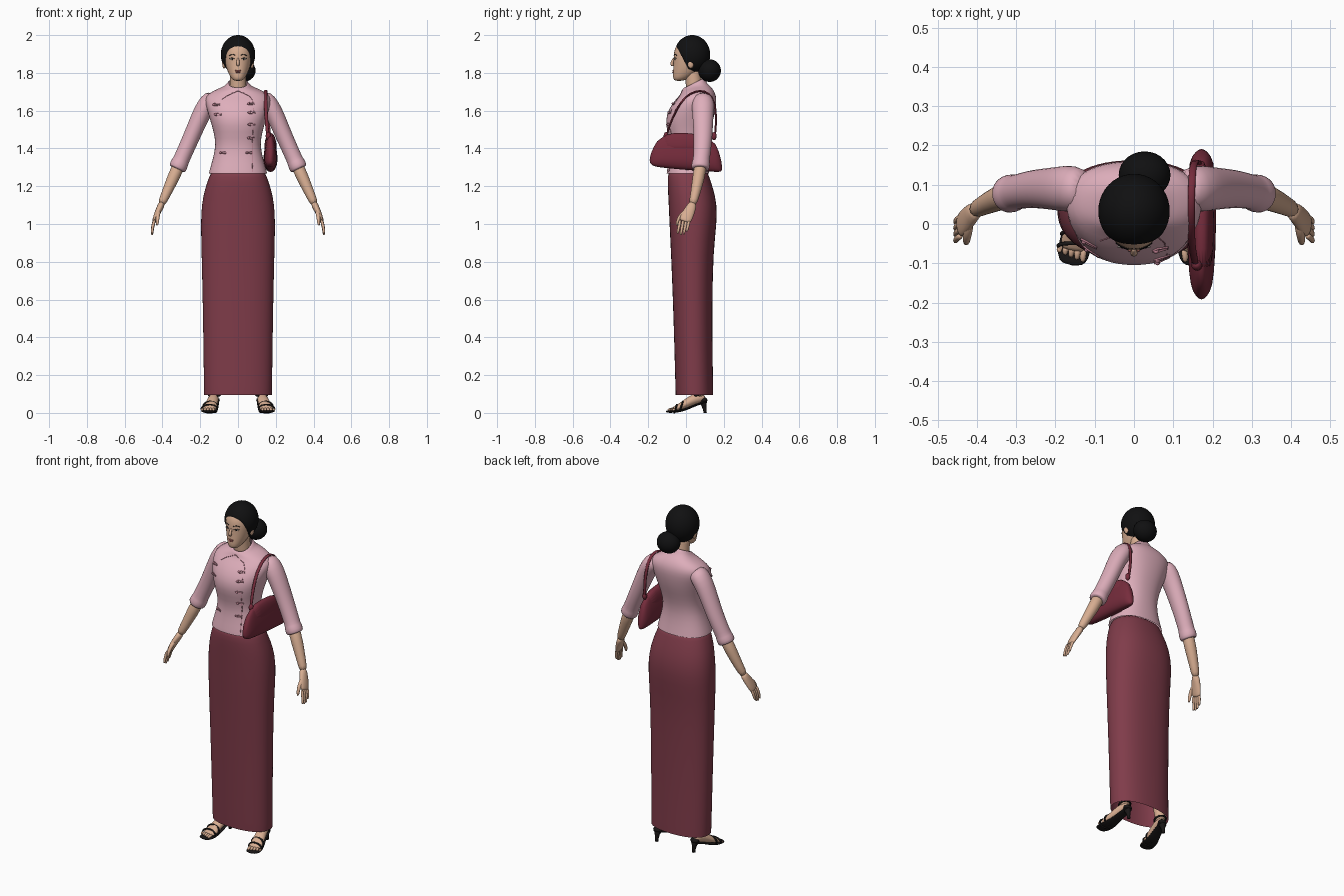
import bpy, bmesh, math
from mathutils import Vector
from mathutils.bvhtree import BVHTree


def material(name, rgb):
    m = bpy.data.materials.new(name)
    lin = [(c / 255 / 12.92) if c < 11 else ((c / 255 + 0.055) / 1.055) ** 2.4 for c in rgb]
    m.diffuse_color = (*lin, 1)
    return m


SKIN = material("skin", (216, 174, 146))
HAIR = material("black_hair", (16, 16, 17))
PINK = material("pink_cloth", (222, 174, 187))
TRIM = material("dark_pink_trim", (184, 124, 140))
SKIRT = material("maroon_cloth", (128, 60, 74))
BAG = material("maroon_leather", (118, 44, 60))
SHOE = material("black_leather", (26, 23, 23))
LIPS = material("lip_red", (176, 104, 96))
EYE = material("eye_white", (225, 215, 205))


def finish(name, bm, mat, sub=1):
    bmesh.ops.recalc_face_normals(bm, faces=bm.faces[:])
    me = bpy.data.meshes.new(name)
    bm.to_mesh(me)
    bm.free()
    me.materials.append(mat)
    for p in me.polygons:
        p.use_smooth = True
    ob = bpy.data.objects.new(name, me)
    bpy.context.collection.objects.link(ob)
    if sub:
        ob.modifiers.new("smooth", 'SUBSURF').levels = sub
        ob.modifiers["smooth"].render_levels = sub
    return ob


def oval(c, u, v, p=2.0, n=20):
    """Ring of points around c spanned by u and v; p > 2 is squarer."""
    f = lambda t: math.copysign(abs(t) ** (2 / p), t)
    return [Vector(c) + Vector(u) * f(math.cos(a)) + Vector(v) * f(math.sin(a))
            for a in (2 * math.pi * i / n for i in range(n))]


def loft(name, rings, mat, caps=(True, True), sub=1):
    bm = bmesh.new()
    vs = [[bm.verts.new(p) for p in r] for r in rings]
    n = len(rings[0])
    for a, b in zip(vs, vs[1:]):
        for i in range(n):
            bm.faces.new((a[i], a[(i + 1) % n], b[(i + 1) % n], b[i]))
    for cap, r in zip(caps, (vs[0], vs[-1])):
        if cap:
            bm.faces.new(r)
    return finish(name, bm, mat, sub)


def body(name, rows, mat, p=2.0, caps=(True, True), n=28):
    """Rows: height, front y, back y, half width, drop of the front edge."""
    rings = []
    for z, yf, yb, w, drop in rows:
        rings.append(oval((0, (yf + yb) / 2, z - drop / 2), (w, 0, 0),
                          (0, (yb - yf) / 2, drop / 2), p, n))
    return loft(name, rings, mat, caps)


def tube(name, pts, radii, mat, s=1, side=(0, 1, 0), n=12, sub=1):
    """Limb through pts; radii give (along side, across side)."""
    pts = [Vector((p[0] * s, p[1], p[2])) for p in pts]
    rings = []
    for i, p in enumerate(pts):
        t = (pts[min(i + 1, len(pts) - 1)] - pts[max(i - 1, 0)]).normalized()
        u = Vector(side)
        u = (u - t * u.dot(t)).normalized()
        a, b = radii[i] if isinstance(radii[i], tuple) else (radii[i], radii[i])
        rings.append(oval(p, u * a, t.cross(u) * b, n=n))
    return loft(name, rings, mat, sub=sub)


def ball(name, c, r, mat, seg=24):
    bm = bmesh.new()
    bmesh.ops.create_uvsphere(bm, u_segments=seg, v_segments=seg // 2, radius=1)
    for v in bm.verts:
        v.co = Vector((v.co.x * r[0] + c[0], v.co.y * r[1] + c[1], v.co.z * r[2] + c[2]))
    return finish(name, bm, mat, 0)


def cord(name, pts, r, mat):
    cu = bpy.data.curves.new(name, 'CURVE')
    cu.dimensions = '3D'
    cu.bevel_depth = r
    cu.bevel_resolution = 2
    cu.use_fill_caps = True
    sp = cu.splines.new('POLY')
    sp.points.add(len(pts) - 1)
    for q, p in zip(sp.points, pts):
        q.co = (*p, 1)
    cu.materials.append(mat)
    ob = bpy.data.objects.new(name, cu)
    bpy.context.collection.objects.link(ob)


def front_finder(ob):
    """Returns a function giving the front surface point at x, z."""
    tree = BVHTree.FromObject(ob, bpy.context.evaluated_depsgraph_get())

    def at(x, z, lift=0.0):
        hit = tree.ray_cast(Vector((x, -1, z)), Vector((0, 1, 0)))[0]
        y = hit.y if hit else 0.0
        return Vector((x, y - lift, z))
    return at


# Long skirt, open at the hem
body("skirt", [(0.095, -.055, .145, .18, 0), (0.11, -.056, .145, .181, 0), (.35, -.062, .14, .184, 0),
               (.6, -.07, .14, .188, 0), (.85, -.08, .145, .194, 0), (1.0, -.088, .163, .198, 0),
               (1.1, -.092, .165, .194, 0), (1.19, -.097, .145, .176, 0), (1.25, -.098, .122, .152, 0),
               (1.3, -.09, .11, .138, 0)], SKIRT, 2.3, (False, True))

# Fitted jacket with a standing collar that dips in front
jacket = body("jacket", [(1.268, -.103, .124, .155, 0), (1.28, -.102, .122, .153, 0), (1.35, -.088, .11, .132, 0),
                         (1.42, -.08, .108, .117, 0), (1.49, -.1, .125, .13, 0), (1.55, -.11, .145, .148, 0),
                         (1.61, -.092, .158, .166, 0), (1.66, -.055, .163, .178, 0), (1.695, -.03, .155, .16, .01),
                         (1.725, -.022, .135, .108, .02), (1.742, -.02, .112, .068, .03),
                         (1.77, -.014, .1, .056, .05), (1.772, -.008, .094, .049, .05)],
              PINK, 2.3, (False, False))

# Neck and head
tube("neck", [(0, .05, 1.67), (0, .043, 1.74), (0, .035, 1.79), (0, .035, 1.84)],
     [.05, .044, .043, .045], SKIN, n=16)
head = body("head", [(1.757, -.058, -.02, .018, 0), (1.768, -.068, .01, .034, 0), (1.79, -.07, .05, .047, 0),
                     (1.82, -.068, .085, .06, 0), (1.85, -.066, .1, .068, 0), (1.88, -.066, .112, .073, 0),
                     (1.91, -.064, .115, .076, 0), (1.94, -.055, .11, .073, 0), (1.97, -.03, .09, .055, 0),
                     (1.985, 0, .06, .03, 0)], SKIN, 2.1)
tube("nose", [(0, -.062, 1.88), (0, -.071, 1.862), (0, -.078, 1.845), (0, -.066, 1.837)],
     [.006, .008, .011, .008], SKIN, side=(1, 0, 0), n=8)

# Face details
face = front_finder(head)
ball("upper_lip", face(0, 1.812, -.001), (.017, .005, .004), LIPS, 12)
ball("lower_lip", face(0, 1.804, -.001), (.014, .006, .005), LIPS, 12)
for s in (-1, 1):
    ball("eye", face(.03 * s, 1.874), (.013, .003, .005), EYE, 12)
    ball("iris", face(.03 * s, 1.874, .002), (.005, .002, .005), HAIR, 12)
    cord("eyelid", [face(x * s, z, .002) for x, z in ((.016, 1.874), (.03, 1.881), (.044, 1.876))], .0014, HAIR)
    cord("eyebrow", [face(x * s, z, .001) for x, z in ((.014, 1.893), (.03, 1.899), (.046, 1.892))], .002, HAIR)
    ball("ear", (.074 * s, .025, 1.85), (.01, .017, .027), SKIN, 12)

# Hair cap cut along the hairline, and a low bun
bm = bmesh.new()
bmesh.ops.create_uvsphere(bm, u_segments=40, v_segments=28, radius=1)
for v in bm.verts:
    v.co = Vector((v.co.x * .091, v.co.y * .095 + .033, v.co.z * .103 + 1.897))
cut = bmesh.ops.bisect_plane(bm, geom=bm.verts[:] + bm.edges[:] + bm.faces[:], plane_co=(0, -.053, 1.945),
                             plane_no=(0, .145, .078), clear_inner=True)
bmesh.ops.holes_fill(bm, edges=[e for e in bm.edges if e.is_boundary], sides=0)
hair = finish("hair", bm, HAIR, 0)
ball("bun", (.027, .125, 1.812), (.066, .06, .06), HAIR, 28)

for s in (-1, 1):
    # Sleeve with turned cuff
    tube("sleeve", [(.12, .09, 1.675), (.157, .09, 1.645), (.187, .09, 1.595), (.217, .09, 1.53), (.251, .09, 1.45),
                    (.285, .085, 1.375), (.304, .08, 1.332), (.306, .08, 1.328), (.322, .075, 1.293), (.323, .075, 1.291)],
         [.045, (.062, .052), (.058, .05), (.054, .047), (.05, .045), (.046, .044), (.045, .044),
          (.049, .047), (.05, .049), .04], PINK, s, n=16)
    # Forearm, palm and fingers
    tube("forearm", [(.3, .082, 1.34), (.345, .066, 1.24), (.385, .047, 1.15), (.408, .034, 1.1)],
         [.036, .034, .025, .023], SKIN, s)
    tube("palm", [(.4, .038, 1.115), (.414, .026, 1.085), (.43, .008, 1.05), (.441, -.004, 1.02), (.444, -.007, 1.012)],
         [(.022, .02), (.028, .018), (.035, .016), (.033, .013), (.026, .01)], SKIN, s)
    for i, length in enumerate((.062, .07, .066, .052)):
        y = -.03 + i * .016
        tube("finger", [(.44, y, 1.025), (.452, y - .006, 1.02 - length * .5), (.455, y - .014, 1.015 - length),
                        (.455, y - .015, 1.011 - length)], [.0095, .0085, .007, .004], SKIN, s, n=8)
    tube("thumb", [(.418, .01, 1.075), (.425, -.03, 1.045), (.427, -.045, 1.015), (.428, -.05, .99)],
         [.014, .012, .01, .006], SKIN, s, side=(1, 0, 0), n=8)

    # Leg, foot and toes
    tube("leg", [(.09, .04, .7), (.105, .05, .4), (.12, .06, .25), (.126, .068, .12), (.126, .07, .075)],
         [.065, .05, .045, .028, .03], SKIN, s)
    tube("foot", [(.122, .1, .075), (.124, .085, .08), (.13, .045, .075), (.14, 0, .048), (.149, -.045, .026),
                  (.153, -.07, .02)],
         [(.015, .015), (.025, .025), (.029, .03), (.034, .024), (.04, .017), (.036, .011)], SKIN, s, side=(1, 0, 0))
    for i in range(5):
        x = .127 + i * .015
        tip = -.098 + i * .006
        tube("toe", [(x, -.06, .021), (x + .003, tip + .015, .019), (x + .004, tip, .015)],
             [.009, .009, .006], SKIN, s, side=(1, 0, 0), n=8)

    # High heeled sandal: sole, heel and straps
    tube("sole", [(.122, .107, .058), (.122, .095, .056), (.13, .045, .04), (.14, 0, .018), (.149, -.045, .008),
                  (.156, -.085, .007), (.159, -.106, .007)],
         [(.018, .005), (.026, .006), (.027, .006), (.034, .006), (.043, .007), (.042, .007), (.026, .006)],
         SHOE, s, side=(1, 0, 0), n=16)
    tube("heel", [(.122, .088, .062), (.122, .096, .04), (.122, .1, .015), (.122, .101, 0)],
         [.024, .014, .009, .009], SHOE, s, side=(1, 0, 0), sub=0)
    for c, u, v in (((.152, -.055, .022), .041, .022), ((.146, -.025, .034), .038, .027),
                    ((.125, .07, .096), .031, 0)):
        up = Vector((0, .3, 1)).normalized() * v if v else Vector((0, .033, .008))
        ring = oval((c[0] * s, c[1], c[2]), (u, 0, 0), up, n=24)
        cord("sandal_strap", ring + ring[:1], .005, SHOE)
    ball("heel_cup", (.122 * s, .092, .068), (.026, .022, .016), SHOE, 12)

# Jacket seams, piping and knotted fastenings
chest = front_finder(jacket)
cord("front_seam", [chest(x, z, .0005) for x, z in ((0, 1.705), (.03, 1.692), (.06, 1.678), (.078, 1.655), (.084, 1.6),
                                                    (.08, 1.5), (.075, 1.42), (.075, 1.34), (.078, 1.275))], .0018, TRIM)
cord("neck_seam", [chest(-x, z, .0005) for x, z in ((0, 1.705), (.03, 1.692), (.06, 1.678), (.085, 1.66))], .0018, TRIM)
spots = [(.068, 1.637), (.072, 1.59), (.072, 1.527), (.068, 1.455), (.06, 1.377),
         (-.115, 1.632), (-.108, 1.58), (-.08, 1.377)]
for x, z in spots:
    cord("fastening_loop", [chest(x + d, z + h, .002) for d, h in
                            ((-.02, 0), (-.01, .005), (.018, .003), (.018, -.003), (-.01, -.005), (-.02, 0))], .0028, TRIM)
    ball("fastening_knot", chest(x - .012, z, .004), (.007, .006, .006), TRIM, 10)


# Shoulder bag: rows are y, half thickness, bottom, top
def bag_part(name, rows, grow, mat):
    rings = []
    for y, h, zb, zt in rows:
        ring = oval((.172, y, (zb + zt) / 2), (h + grow, 0, 0), (0, 0, (zt - zb) / 2 + grow), 2.6)
        for p in ring:
            k = max(0, min(1, (p.z - 1.34) / .14))
            p.x = .172 + (p.x - .172) * (1 - .5 * k)
        rings.append(ring)
    return loft(name, rings, mat)


shape = [(-.193, .005, 1.325, 1.35), (-.175, .024, 1.305, 1.405), (-.135, .036, 1.298, 1.475), (0, .042, 1.285, 1.482),
         (.14, .038, 1.276, 1.46), (.175, .026, 1.274, 1.39), (.192, .005, 1.28, 1.31)]
bag_part("bag", shape, 0, BAG)
bag_part("bag_flap", [(y, h, max(zb, 1.385), zt) for y, h, zb, zt in shape[2:5]], .005, BAG)

# Bag strap over the shoulder, with end tabs
path = [(.158, -.105, 1.46), (.152, -.085, 1.53), (.147, -.05, 1.61), (.146, -.005, 1.675), (.146, .05, 1.705),
        (.147, .1, 1.706), (.149, .14, 1.675), (.154, .158, 1.61), (.16, .16, 1.53), (.168, .15, 1.44)]
tube("bag_strap", path, [(.01, .006)] * len(path), BAG, side=(1, 0, 0), n=8)
for x, y in ((.16, -.105), (.168, .148)):
    ball("strap_tab", (x, y, 1.465), (.014, .014, .022), BAG, 12)
